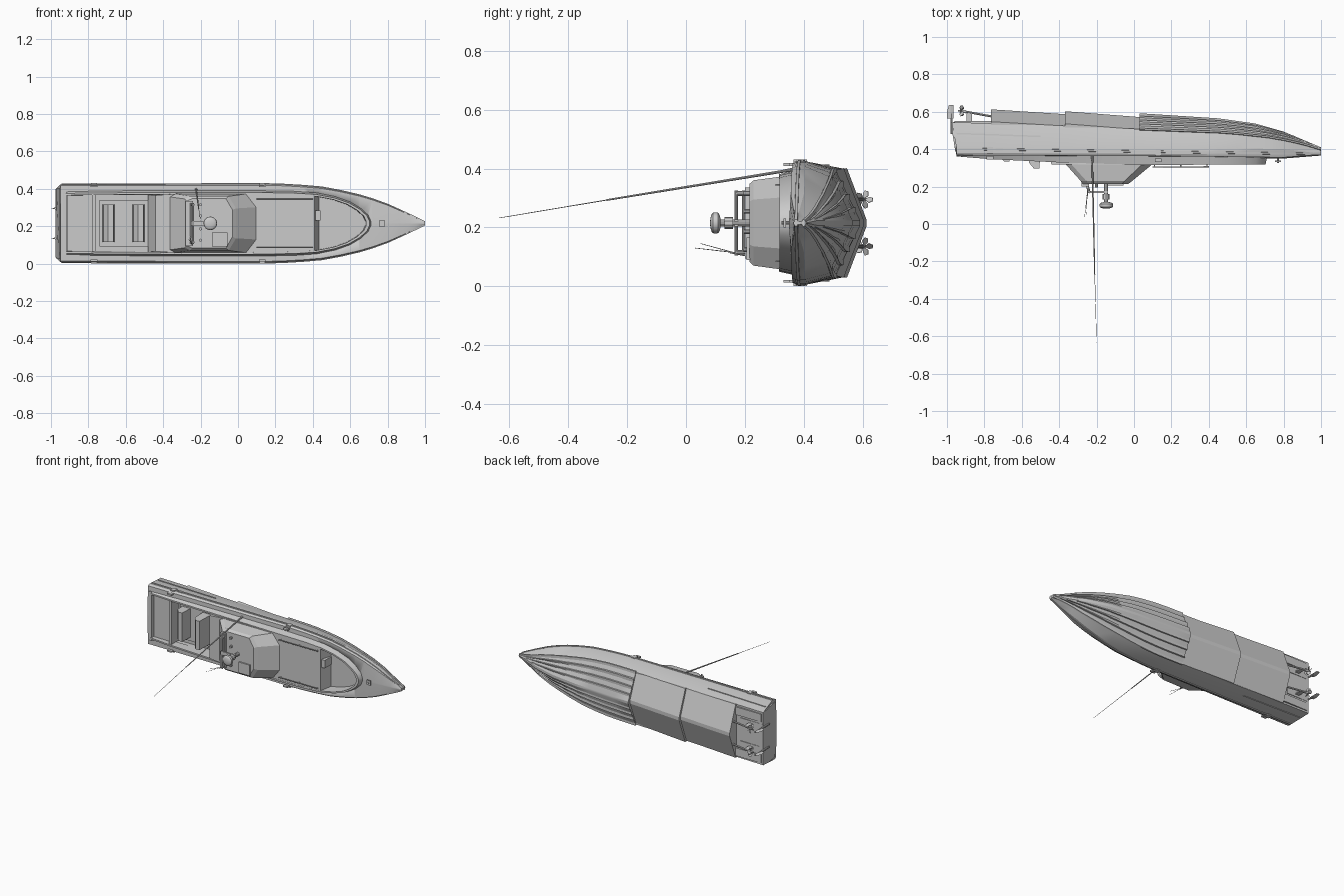
import bpy, bmesh, math
from mathutils import Vector

if "Cube" in bpy.data.objects:
    bpy.data.objects.remove(bpy.data.objects["Cube"])

ZC = 0.215  # centre plane: the boat's width runs along z, its deck faces -y


def lerp(table, x):
    for (a, p), (b, q) in zip(table, table[1:]):
        if x <= b:
            return p + (q - p) * max(0, (x - a) / (b - a))
    return table[-1][1]


def make(name, bm, smooth=True):
    bmesh.ops.recalc_face_normals(bm, faces=bm.faces)
    me = bpy.data.meshes.new(name)
    bm.to_mesh(me)
    bm.free()
    ob = bpy.data.objects.new(name, me)
    bpy.context.collection.objects.link(ob)
    bpy.ops.object.select_all(action='DESELECT')
    ob.select_set(True)
    bpy.context.view_layer.objects.active = ob
    if smooth:
        bpy.ops.object.shade_smooth_by_angle(angle=math.radians(25))
    return ob


def loft(name, sections, smooth=True):
    """Closed rings of (x, y, offset from centre), skinned and capped."""
    bm = bmesh.new()
    rings = [[bm.verts.new((x, y, ZC + w)) for x, y, w in s] for s in sections]
    n = len(rings[0])
    for a, b in zip(rings, rings[1:]):
        for i in range(n):
            bm.faces.new((a[i], a[(i + 1) % n], b[(i + 1) % n], b[i]))
    bm.faces.new(rings[0])
    bm.faces.new(rings[-1])
    return make(name, bm, smooth)


def both(half):
    """Mirror a half section across the centre plane."""
    return half + [(x, y, -w) for x, y, w in reversed(half)]


def box(name, x0, x1, y0, y1, w0, w1):
    return loft(name, [[(x, y0, w0), (x, y1, w0), (x, y1, w1), (x, y0, w1)] for x in (x0, x1)], False)


def rod(name, p, q, r, r2=None, n=10):
    p, q = Vector(p), Vector(q)
    bm = bmesh.new()
    bmesh.ops.create_cone(bm, cap_ends=True, segments=n, radius1=r, radius2=r if r2 is None else r2, depth=(q - p).length)
    rot = (q - p).to_track_quat('Z', 'Y')
    for v in bm.verts:
        v.co = rot @ v.co + (p + q) / 2 + Vector((0, 0, ZC))
    return make(name, bm)


def cut(target, cutter):
    m = target.modifiers.new("cut", 'BOOLEAN')
    m.operation, m.object, m.solver = 'DIFFERENCE', cutter, 'EXACT'
    bpy.context.view_layer.objects.active = target
    bpy.ops.object.modifier_apply(modifier="cut")
    bpy.data.objects.remove(cutter)


# Hull lines
BEAM = [(-.95, .208), (.15, .21), (.3, .205), (.45, .192), (.6, .164), (.7, .136), (.8, .1), (.9, .055), (.96, .026), (1, .006)]
SHEER = [(-.95, .368), (.3, .362), (.8, .356), (1, .372)]
CHINE = [(-.97, .545), (-.37, .525), (.03, .508), (.5, .49), (.75, .462), (.9, .43), (1, .4)]
KEEL = [(.03, .592), (.45, .565), (.65, .537), (.8, .494), (.9, .452), (1, .41)]
beam = lambda x: lerp(BEAM, x)
chine_w = lambda x: beam(x) * lerp([(-1, .88), (.3, .86), (.8, .7), (1, .5)], x)
XS = [.03, .15, .25, .35, .45, .55, .65, .72, .8, .86, .92, .96, 1]

# Topsides with stern rake, then both wells cut out
secs = []
for x in [-.95, -.77, -.37] + XS:
    rake = -.025 if x == -.95 else 0
    y, b = lerp(SHEER, x), beam(x)
    yr = y + .045 * min(1, b / .1)
    secs.append(both([(x, y - .006, 0.004), (x, y, b * .97), (x, y + .012, b), (x, yr, b), (x + rake, lerp(CHINE, x), chine_w(x))]))
hull = loft("hull_topsides", secs)
cut(hull, box("cut_aft", -.92, -.3, .3, .44, -.155, .155))
WELL = [(.41, .148), (.5, .13), (.58, .104), (.64, .07), (.685, .02)]
cut(hull, loft("cut_fore", [both([(x, y, w) for x, w in WELL]) for y in (.3, .4)]))

# Stepped bottom in three pieces
secs = []
for x in XS:
    c, yc, yk = chine_w(x), lerp(CHINE, x), lerp(KEEL, x)
    secs.append(both([(x, yc - .01, c * .9), (x, yc, c), (x, yk, min(.008, c * .3))]))
loft("bottom_forward", secs)
for name, ends in (("bottom_middle", ((.04, .504, .571, .178), (-.37, .536, .603, .186))),
                   ("bottom_aft", ((-.365, .524, .587, .18), (-.765, .547, .613, .186)))):
    loft(name, [both([(x, yc - .04, c * .98), (x, yc, c), (x, yk, .012)]) for x, yc, yk, c in ends], False)
for s in (1, -1):
    # Spray strakes, chine rail, rub rail, hull side strips
    for i, (t, x_end) in enumerate(((.25, .96), (.5, .92), (.75, .86))):
        def on(x, t, d=0):
            yc, yk = lerp(CHINE, x), lerp(KEEL, x)
            return (x, yc + (yk - yc) * t + d, s * chine_w(x) * (1 - t))
        loft("spray_strake", [[on(x, t - .05), on(x, t - .04, .01), on(x, t + .08), on(x, t + .02, -.01)] for x in XS if x <= x_end])
    loft("chine_rail", [[(x, lerp(CHINE, x) + d, s * (chine_w(x) + e)) for d, e in ((-.008, 0), (-.003, .009), (.005, .007), (.006, -.01))] for x in XS])
    rail = lambda x: lerp([(-.95, .402), (1, .374)], x)
    loft("rub_rail", [[(x, rail(x) + d, s * (beam(x) + e)) for d, e in ((-.006, -.004), (-.005, .005), (.005, .005), (.006, -.004))] for x in [-.945] + XS])
    loft("side_strip", [[(x, y + d, s * (w + e)) for d, e in ((-.004, -.01), (-.004, .004), (.004, .004), (.004, -.01))] for x, y, w in ((-.95, .484, .194), (-.5, .468, .195))], False)
    # Trim brackets, shafts, rudders, propellers
    w = s * .08
    box("trim_tab", -.96, -.76, .538, .55, s * .115, s * .17)
    box("drive_bracket", -.97, -.8, .53, .545, w - .02, w + .02)
    rod("propeller_shaft", (-.76, .575, w), (-.93, .606, w), .006)
    box("shaft_strut", -.895, -.865, .535, .6, w - .004, w + .004)
    rod("rudder_post", (-.975, .48, w), (-.975, .59, w), .006)
    loft("rudder", [[(-.965, y, w), (-.98, y, w + .004), (x, y, w), (-.98, y, w - .004)] for y, x in ((.565, -1), (.6, -1), (.635, -.99))], False)
    rod("propeller_hub", (-.9, .6, w), (-.94, .607, w), .009, .004, 12)
    bm = bmesh.new()
    for k in range(5):
        a = k * math.tau / 5
        vs = []
        for r, da, dx in ((.006, -.4, .004), (.02, -.55, .012), (.031, -.15, .004), (.031, .2, -.006), (.02, .45, -.012), (.006, .4, -.004)):
            vs.append(bm.verts.new((-.92 + dx, .604 + r * math.cos(a + s * da), ZC + w + r * math.sin(a + s * da))))
        bm.faces.new(vs)
    prop = make("propeller_blades", bm, False)
    prop.modifiers.new("thickness", 'SOLIDIFY').thickness = .002
    # Deck cleats and fenders on the rail
    for x in (-.77, .13):
        box("cleat", x - .018, x + .018, rail(x) - .055, rail(x) - .035, s * .193, s * .203)
        box("rail_fitting", x - .015, x + .015, rail(x) - .022, rail(x) + .012, s * .205, s * .215)
    box("stern_exhaust", -.74, -.7, .39, .405, s * .2, s * .214)

# Transom platform
loft("transom_panel", [both([(x, .385, .19), (x - .015, .48, .19), (x - .015, .54, .17)]) for x in (-.955, -.94)], False)

# Coaming sweeping round both wells to a pointed nose
PATH = [(-.93, .172), (-.76, .175), (-.37, .178), (.06, .178), (.3, .174), (.42, .166), (.52, .146), (.6, .118), (.66, .082), (.7, .045), (.715, .012)]
TOP = [(-.93, .36), (-.76, .346), (-.37, .328), (.06, .316), (.72, .318)]
half = []
for x, w in PATH:
    nose = max(0, (x - .42) / .3)
    t = lerp(TOP, x)
    half.append([(x, .372, w), (x - .012 * nose, t, w * .93), (x - .03 * nose, t, w * .87), (x - .035 * nose, .405, w * .86)])
loft("coaming", half + [[(x, y, -w) for x, y, w in s] for s in reversed(half)])
box("stern_coaming", -.935, -.918, .36, .44, -.17, .17)

# Trunk and cabin with faceted windscreen
loft("cabin_trunk", [both([(x + d, .42, .153), (x, .318, w)]) for x, d, w in ((-.44, -.04, .15), (-.3, 0, .16), (.06, 0, .16), (.41, .03, .148))], False)
loft("cabin", [both([(a, y, .9 * w), (a + .03, y, w), (b, y, w), (c, y, .55 * w)]) for y, a, b, c, w in
               ((.325, -.37, .05, .105, .158), (.23, -.285, -.05, -.01, .145), (.215, -.275, -.065, -.03, .132))], False)
box("cabin_door", .415, .44, .325, .4, .015, .07)
box("roof_hatch", -.14, -.055, .206, .22, -.125, -.05)
box("helm_console", -.28, -.24, .2, .24, -.12, .12)
for w in (-.09, -.03, .04, .1):
    rod("roof_light", (-.2, .196, w), (-.2, .22, w), .008)
for s in (1, -1):
    rod("deck_handrail", (.1, .305, s * .13), (.4, .306, s * .13), .003)
    for x in (.11, .25, .39):
        rod("handrail_post", (x, .305, s * .13), (x, .325, s * .13), .003)

# Aft cockpit: sun pad, bench seats, bulkhead sill
box("sun_pad", -.915, -.78, .385, .44, -.152, .152)
box("aft_sill", -.78, -.76, .355, .44, -.152, .152)
for x, y in ((-.69, .335), (-.53, .296)):
    loft("seat", [[(x - .035, .44, w), (x - .03, y + .03, w), (x - .005, y, w), (x + .025, y, w), (x + .03, .44, w)] for w in (-.1, .1)])
box("seat_base", -.74, -.48, .42, .442, -.125, .125)

# Mast arch and radar dome
for s in (1, -1):
    rod("arch_post", (-.255, .225, s * .1), (-.24, .17, s * .1), .008)
for x, y in ((-.24, .17), (-.25, .197)):
    rod("arch_bar", (x, y, -.11), (x, y, .11), .006)
rod("radar_mast", (-.15, .22, 0), (-.15, .11, 0), .012)
rod("radar_mount", (-.15, .16, 0), (-.15, .13, 0), .02)
box("radar_arm", -.25, -.14, .165, .177, -.012, .012)
bm = bmesh.new()
bmesh.ops.create_uvsphere(bm, u_segments=24, v_segments=12, radius=1)
for v in bm.verts:
    c = v.co.copy()
    v.co = (-.148 + .036 * c.x, .1 + .018 * math.copysign(abs(c.z) ** .6, c.z), ZC + .036 * c.y)
make("radar_dome", bm)

# Whip antennas
rod("main_antenna_base", (-.226, .4, .187), (-.222, .33, .176), .008, .005)
rod("main_antenna", (-.225, .4, .187), (-.21, -.27, .078), .005, .003)
rod("main_antenna_tip", (-.21, -.27, .078), (-.2, -.635, .017), .0016, .001, 6)
rod("short_antenna_base", (-.245, .21, -.11), (-.25, .15, -.1), .005, .003)
rod("short_antenna", (-.25, .16, -.1), (-.265, .03, -.085), .0015, .001, 6)
rod("second_short_antenna", (-.25, .16, -.1), (-.255, .05, -.07), .0015, .001, 6)

# Bow fittings
rod("bow_light", (.77, .365, 0), (.77, .325, 0), .006)
box("bow_cleat", .755, .785, .332, .34, -.016, .016)
